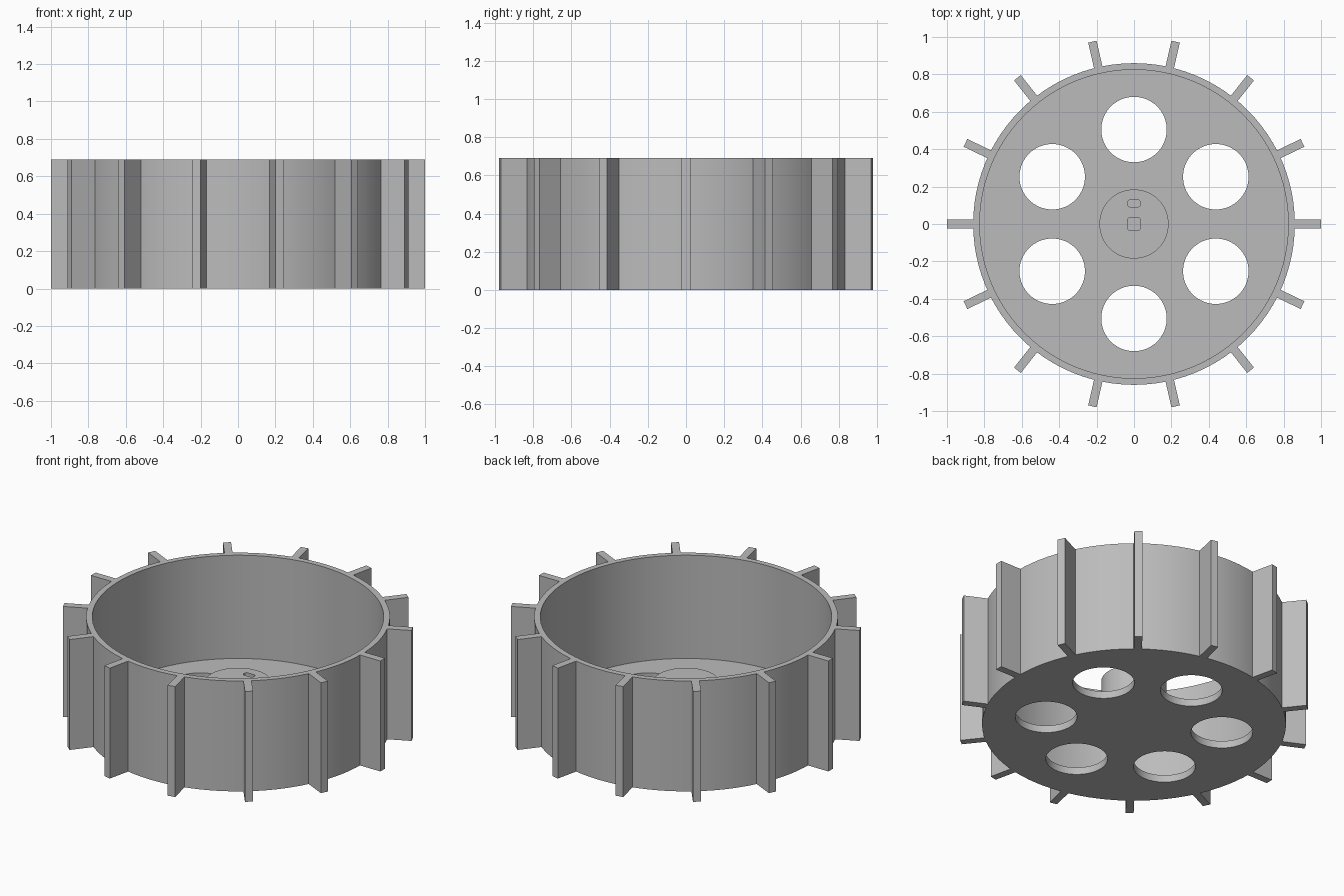
import bpy, bmesh
from math import pi, cos, sin, radians
from mathutils import Matrix

if "Cube" in bpy.data.objects:
    bpy.data.objects.remove(bpy.data.objects["Cube"], do_unlink=True)

HEIGHT, FLOOR, HUB_TOP = 0.69, 0.045, 0.285
OUTER, INNER, HUB_R = 0.86, 0.825, 0.185
PADDLES, HOLES = 14, 6

grey = bpy.data.materials.new("plain grey")
grey.use_nodes = True
colour = (0.5, 0.5, 0.5, 1)
grey.diffuse_color = colour
grey.node_tree.nodes["Principled BSDF"].inputs["Base Color"].default_value = colour


def add_cylinder(bm, radius, z0, z1, x=0, y=0, sides=96):
    bmesh.ops.create_cone(bm, cap_ends=True, segments=sides, radius1=radius,
                          radius2=radius, depth=z1 - z0,
                          matrix=Matrix.Translation((x, y, (z0 + z1) / 2)))


def add_box(bm, size, centre, angle=0):
    bmesh.ops.create_cube(bm, size=1, matrix=Matrix.Rotation(angle, 4, "Z")
                          @ Matrix.Translation(centre) @ Matrix.Diagonal((*size, 1)))


def make(name, bm):
    mesh = bpy.data.meshes.new(name)
    bm.to_mesh(mesh)
    bm.free()
    mesh.materials.append(grey)
    obj = bpy.data.objects.new(name, mesh)
    bpy.context.collection.objects.link(obj)
    return obj


def activate(obj):
    bpy.ops.object.select_all(action="DESELECT")
    obj.select_set(True)
    bpy.context.view_layer.objects.active = obj


def cut(obj, cutter):
    mod = obj.modifiers.new("cut", "BOOLEAN")
    mod.operation, mod.solver, mod.object = "DIFFERENCE", "EXACT", cutter
    activate(obj)
    bpy.ops.object.modifier_apply(modifier=mod.name)
    bpy.data.objects.remove(cutter, do_unlink=True)


def smooth(obj):
    activate(obj)
    bpy.ops.object.shade_smooth_by_angle(angle=radians(30))


# Open drum with a thin floor
bm = bmesh.new()
add_cylinder(bm, OUTER, 0, HEIGHT)
drum = make("drum", bm)
bm = bmesh.new()
add_cylinder(bm, INNER, FLOOR, HEIGHT + 0.1)
cut(drum, make("bore_cutter", bm))

# Ring of round holes through the floor
bm = bmesh.new()
for i in range(HOLES):
    a = pi / 2 + i * 2 * pi / HOLES
    add_cylinder(bm, 0.175, -0.1, FLOOR + 0.1, 0.505 * cos(a), 0.505 * sin(a), 64)
cut(drum, make("hole_cutter", bm))
smooth(drum)

# Central hub with a shaft socket and a slot beside it
bm = bmesh.new()
add_cylinder(bm, HUB_R, FLOOR - 0.01, HUB_TOP, sides=64)
hub = make("hub", bm)
bm = bmesh.new()
for width, y in ((0.068, 0), (0.036, 0.11)):
    add_box(bm, (0.068, width, HUB_TOP), (0, y, FLOOR + HUB_TOP / 2))
upright = [e for e in bm.edges if abs(e.verts[0].co.z - e.verts[1].co.z) > 0.1]
bmesh.ops.bevel(bm, geom=upright, offset=0.012, segments=4, profile=0.5, affect="EDGES")
cut(hub, make("socket_cutter", bm))
smooth(hub)

# Flat paddles around the rim
for i in range(PADDLES):
    bm = bmesh.new()
    add_box(bm, (1 - OUTER + 0.015, 0.046, HEIGHT),
            ((1 + OUTER - 0.015) / 2, 0, HEIGHT / 2), i * 2 * pi / PADDLES)
    make(f"paddle_{i + 1}", bm)
